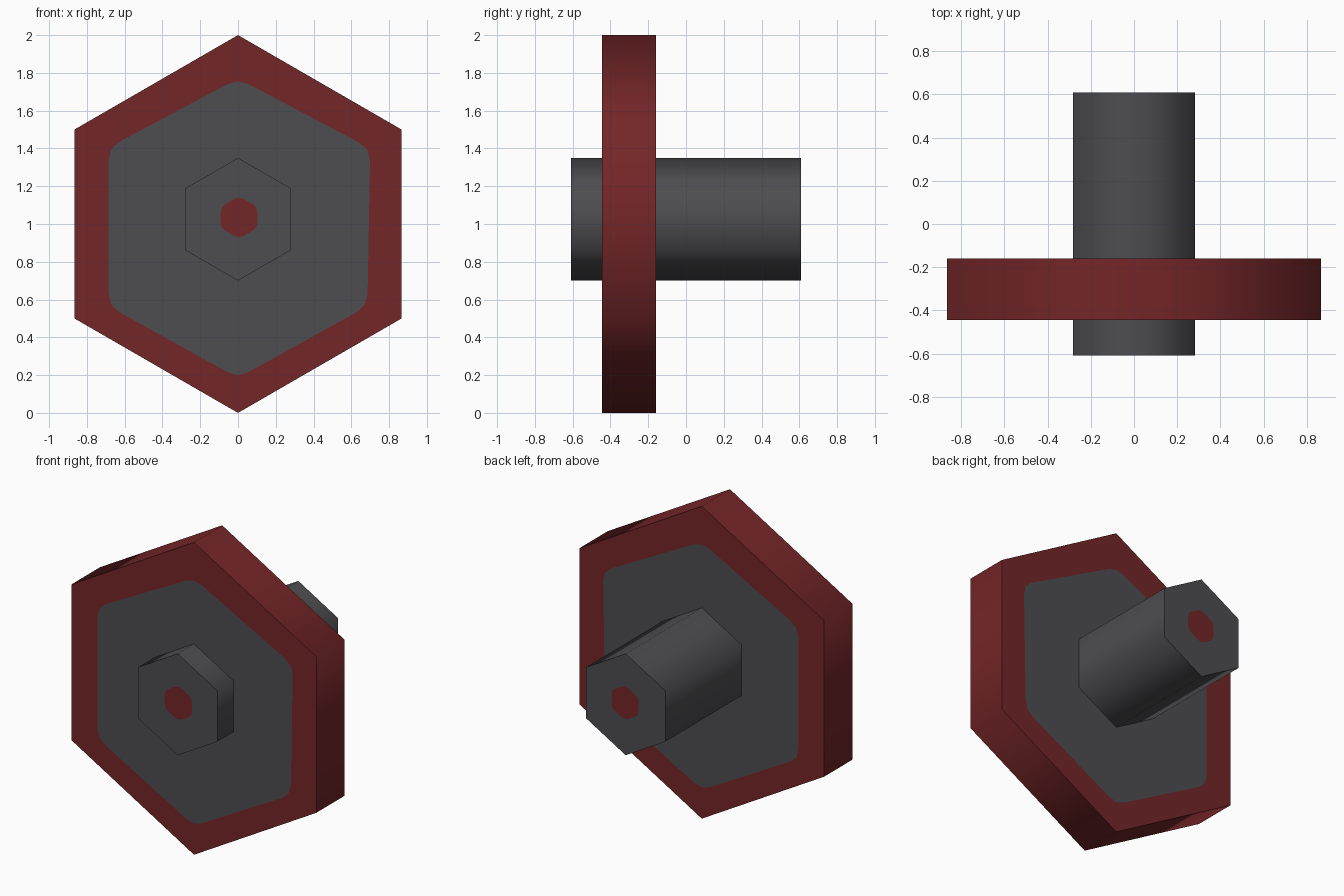
import bpy, bmesh, math
from mathutils import Vector

if "Cube" in bpy.data.objects:
    bpy.data.objects.remove(bpy.data.objects["Cube"])


def make_material(name, colour):
    m = bpy.data.materials.new(name)
    m.diffuse_color = (*colour, 1)
    m.use_nodes = True
    m.node_tree.nodes["Principled BSDF"].inputs["Base Color"].default_value = m.diffuse_color
    return m


red = make_material("dark red", (0.175, 0.019, 0.021))
grey = make_material("charcoal grey", (0.075, 0.074, 0.081))


def hexagon(radius, cx, cz):
    """Pointed-top hexagon in the xz plane."""
    return [Vector((cx + radius * math.cos(math.radians(90 + 60 * i)),
                    cz + radius * math.sin(math.radians(90 + 60 * i)))) for i in range(6)]


def rounded(corners, cut):
    """Replace each corner with a short three-point bend."""
    bends = []
    for i, c in enumerate(corners):
        a = c + (corners[i - 1] - c) * cut
        b = c + (corners[(i + 1) % 6] - c) * cut
        bends.append([a, (a + b) / 4 + c / 2, b])
    return bends


def hex_prism(name, radius, cz, y0, y1, patch, body_mat, patch_mat):
    """Hexagonal prism along y with a differently coloured patch cut into each end."""
    bm = bmesh.new()
    rings = []
    for y in (y0, y1):
        outer = [bm.verts.new((p.x, y, p.y)) for p in hexagon(radius, 0, cz)]
        inner = [[bm.verts.new((p.x, y, p.y)) for p in bend] for bend in patch]
        rings.append(outer)
        for i in range(6):
            j = (i + 1) % 6
            bm.faces.new([outer[i]] + inner[i])
            bm.faces.new([outer[i], inner[i][-1], inner[j][0], outer[j]])
        bm.faces.new([v for bend in inner for v in bend]).material_index = 1
    for i in range(6):
        j = (i + 1) % 6
        bm.faces.new([rings[0][i], rings[0][j], rings[1][j], rings[1][i]])
    bmesh.ops.recalc_face_normals(bm, faces=bm.faces)
    mesh = bpy.data.meshes.new(name)
    bm.to_mesh(mesh)
    bm.free()
    mesh.materials.append(body_mat)
    mesh.materials.append(patch_mat)
    obj = bpy.data.objects.new(name, mesh)
    bpy.context.collection.objects.link(obj)
    # soft shading round the sides, crisp ends
    bpy.ops.object.select_all(action='DESELECT')
    obj.select_set(True)
    bpy.context.view_layer.objects.active = obj
    bpy.ops.object.shade_smooth_by_angle(angle=math.radians(70))
    return obj


# wide disc with grey painted ends
disc_patch = [Vector(p) for p in ((0, 1.77), (-0.685, 1.405), (-0.685, 0.565),
                                  (0, 0.185), (0.685, 0.565), (0.70, 1.40))]
hex_prism("disc", 1.0, 1.0, -0.445, -0.16, rounded(disc_patch, 0.08), red, grey)

# axle through the disc with a red spot on each end
hex_prism("axle", 0.325, 1.025, -0.61, 0.61,
          rounded(hexagon(0.112, 0.005, 1.035), 0.25), grey, red)
